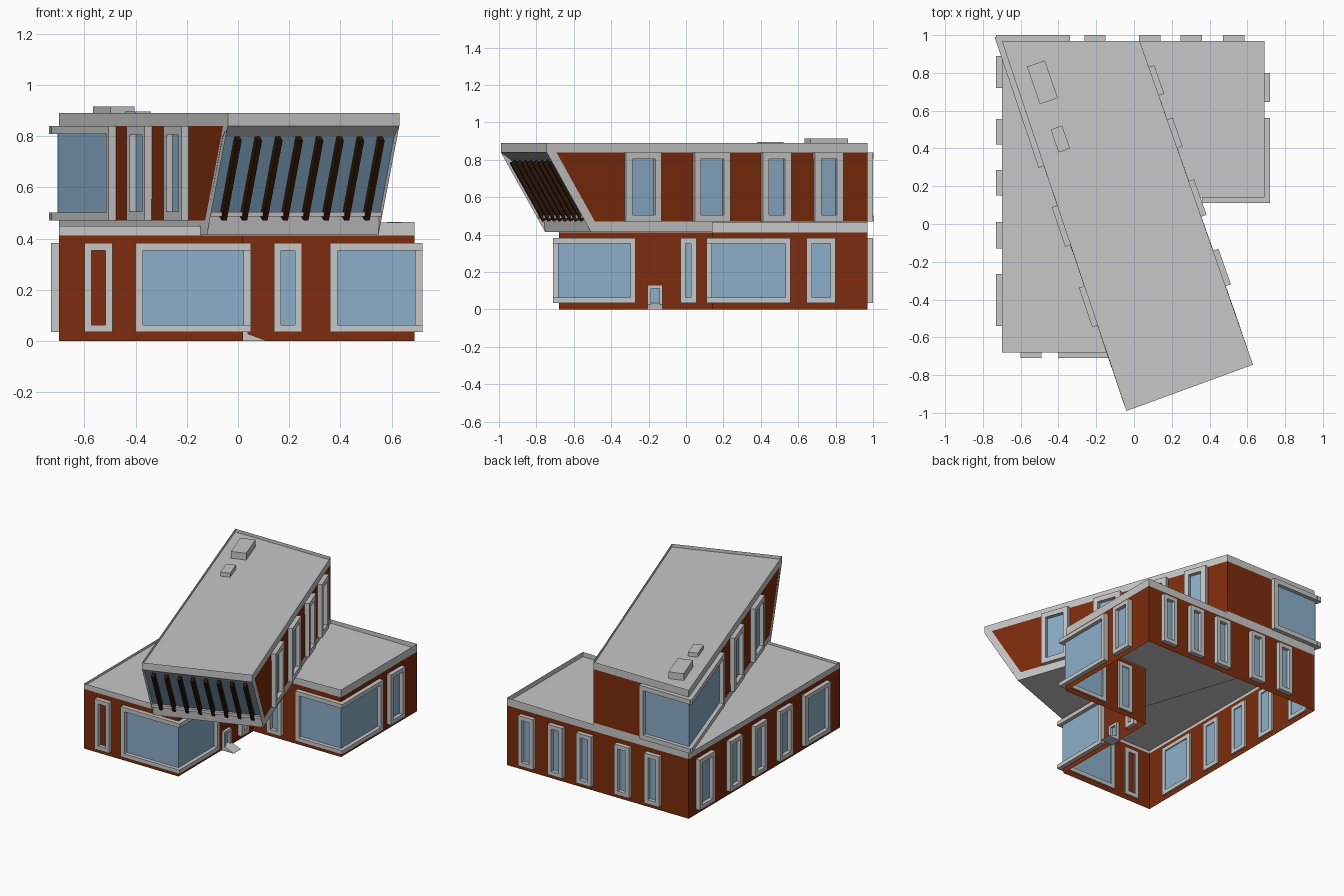
import bpy, bmesh, math
from mathutils import Vector as V

if "Cube" in bpy.data.objects:
    bpy.data.objects.remove(bpy.data.objects["Cube"])


def material(name, rgb):
    m = bpy.data.materials.new(name)
    m.diffuse_color = (*rgb, 1)
    m.use_nodes = True
    m.node_tree.nodes["Principled BSDF"].inputs["Base Color"].default_value = m.diffuse_color
    return m


BRICK = material("red brick", (0.20, 0.025, 0.004))
GREY = material("light grey", (0.57, 0.57, 0.57))
GLASS = material("blue glass", (0.26, 0.43, 0.60))
WOOD = material("dark wood", (0.028, 0.009, 0.003))
Z = V((0, 0, 1))


def finish(name, bm, *mats):
    me = bpy.data.meshes.new(name)
    bm.to_mesh(me)
    bm.free()
    for m in mats:
        me.materials.append(m)
    ob = bpy.data.objects.new(name, me)
    bpy.context.collection.objects.link(ob)
    return ob


def add_box(bm, o, axes, ranges):
    """Box spanning the given (low, high) range along each of three axes."""
    vs = [bm.verts.new(o + axes[0] * a + axes[1] * b + axes[2] * c)
          for a in ranges[0] for b in ranges[1] for c in ranges[2]]
    for f in ((0, 1, 3, 2), (4, 6, 7, 5), (0, 4, 5, 1), (2, 3, 7, 6), (0, 2, 6, 4), (1, 5, 7, 3)):
        bm.faces.new([vs[i] for i in f])
    bmesh.ops.recalc_face_normals(bm, faces=bm.faces)


def window(name, p, q, a, b, z0, z1, corner="", w=0.028, out=0.03, pane=GLASS):
    """Framed window on wall p->q from distance a to b; no jamb at an open corner."""
    o = V((*p, 0))
    t = (V((*q, 0)) - o).normalized()
    axes = (t, t.cross(Z), Z)
    d = (-0.012, out)
    r0 = a - out if corner == "start" else a
    r1 = b + out if corner == "end" else b
    bm = bmesh.new()
    add_box(bm, o, axes, ((r0, r1), d, (z0, z0 + w)))
    add_box(bm, o, axes, ((r0, r1), d, (z1 - w, z1)))
    if corner != "start":
        add_box(bm, o, axes, ((a, a + w), d, (z0 + w, z1 - w)))
    if corner != "end":
        add_box(bm, o, axes, ((b - w, b), d, (z0 + w, z1 - w)))
    finish(name + "_frame", bm, GREY)
    bm = bmesh.new()
    g0 = a - 0.004 if corner == "start" else a + w
    g1 = b + 0.004 if corner == "end" else b - w
    add_box(bm, o, axes, ((g0, g1), (-0.004, 0.004), (z0 + w, z1 - w)))
    finish(name + "_pane", bm, pane)


def loft(bm, rings, skip=()):
    """Skin stacked rings; returns vertex rings and {(level, side): face}."""
    vr = [[bm.verts.new(c) for c in r] for r in rings]
    faces, n = {}, len(rings[0])
    for k in range(len(vr) - 1):
        for i in range(n):
            if (k, i) not in skip:
                j = (i + 1) % n
                faces[k, i] = bm.faces.new((vr[k][i], vr[k][j], vr[k + 1][j], vr[k + 1][i]))
    return vr, faces


def sunk_roof(bm, ring, inset, z, mat):
    """Flat roof inside a parapet rim."""
    f = bm.faces.new(ring)
    f.material_index = mat
    rim = bmesh.ops.inset_region(bm, faces=[f], thickness=inset)["faces"]
    for r in rim:
        r.material_index = mat
    ext = bmesh.ops.extrude_face_region(bm, geom=[f])["geom"]
    for g in ext:
        if isinstance(g, bmesh.types.BMVert):
            g.co.z = z
        elif isinstance(g, bmesh.types.BMFace):
            g.material_index = mat
    if f.is_valid:
        bm.faces.remove(f)


# Lower storey: L-shaped brick walls with a grey parapet, open below
L = [(-0.70, -0.68), (0.02, -0.68), (0.02, 0.14), (0.69, 0.14), (0.69, 0.97), (-0.70, 0.97)]
bm = bmesh.new()
top = lambda x: 0.465 if x > 0.1 else 0.45
vr, faces = loft(bm, [[(x, y, 0) for x, y in L], [(x, y, 0.412) for x, y in L],
                      [(x, y, top(x)) for x, y in L]])
for (k, i), f in faces.items():
    f.material_index = k
sunk_roof(bm, vr[2], 0.038, 0.432, 1)
finish("lower_storey", bm, BRICK, GREY)

# Lower windows, wall by wall
lo, hi = 0.035, 0.382
for i, (a, b, corner, pane) in enumerate([(0.10, 0.21, "", BRICK), (0.30, 0.72, "end", GLASS)]):
    window(f"front_window_{i}", L[0], L[1], a, b, lo, hi, corner, pane=pane)
window("wing_corner_window", L[1], L[2], 0, 0.41, lo, hi, "start")
window("wing_slim_window", L[1], L[2], 0.65, 0.735, lo, hi)
window("entrance_door", L[1], L[2], 0.475, 0.555, 0, 0.13, w=0.018, out=0.02)
window("inner_window", L[2], L[3], 0.12, 0.23, lo, hi)
window("right_corner_window_front", L[2], L[3], 0.34, 0.67, lo, hi, "end")
window("right_corner_window_side", L[3], L[4], 0, 0.42, lo, hi, "start")
window("right_window", L[3], L[4], 0.505, 0.66, lo, hi)
for i, a in enumerate((0.105, 0.33, 0.55, 0.84, 1.07)):
    window(f"back_window_{i}", L[4], L[5], a, a + 0.113, lo, hi)
for i, (a, b) in enumerate([(0.08, 0.25), (0.415, 0.55), (0.685, 0.82), (0.96, 1.10), (1.235, 1.51)]):
    window(f"left_window_{i}", L[5], L[0], a, b, lo, hi)

# Entrance ramp wedge
bm = bmesh.new()
add_box(bm, V((0, 0, 0)), (V((1, 0, 0)), V((0, 1, 0)), Z), ((0.02, 0.11), (-0.205, -0.125), (0, 0.035)))
for v in bm.verts:
    if v.co.x > 0.1 and v.co.z > 0.01:
        v.co.z = 0.004
        v.co.x = 0.105
    elif v.co.z > 0.01:
        v.co.z = 0.035
finish("entrance_ramp", bm, GREY)

# Upper storey: rotated box whose front end leans outwards
A, B, C, D = [V(c) for c in ((-0.70, 0.97, 0), (0.03, 0.97, 0), (0.63, -0.745, 0), (-0.04, -0.99, 0))]
back = V((-0.325, 0.946, 0))


def upper_ring(z):
    s = back * (0.25 * max(0, 0.84 - z) / 0.425)
    e = back * 0.055
    return [c + Z * z for c in (A, D + s + e, D + s, C + s, C + s + e, B)]


bm = bmesh.new()
vr, faces = loft(bm, [upper_ring(z) for z in (0.415, 0.47, 0.84, 0.89)], skip=((0, 2), (1, 2)))
for (k, i), f in faces.items():
    f.material_index = 0 if k == 1 and i in (0, 4, 5) else 1
bm.faces.new(vr[0][::-1]).material_index = 1
sunk_roof(bm, vr[3], 0.045, 0.868, 1)
# Leaning front window set in a sloping grey surround
f = bm.faces.new((vr[0][2], vr[0][3], vr[2][3], vr[2][2]))
f.normal_update()
for r in bmesh.ops.inset_region(bm, faces=[f], thickness=0.065, depth=-0.03)["faces"]:
    r.material_index = 1
f.material_index = 2
pane = [v.co.copy() for v in f.verts]
finish("upper_storey", bm, BRICK, GREY, GLASS)

# Slats and sill across the leaning window
pane.sort(key=lambda c: (round(c.z, 2), c.x))
o, t, s = pane[0], pane[1] - pane[0], pane[2] - pane[0]
width, height = t.length, s.length
t.normalize()
s.normalize()
n = t.cross(s).normalized()
bm = bmesh.new()
for i in range(8):
    u = width * (i + 0.7) / 8.4
    add_box(bm, o, (t, n, s), ((u - 0.01, u + 0.01), (0, 0.032), (0, height)))
finish("front_slats", bm, WOOD)
bm = bmesh.new()
add_box(bm, o, (t, t.cross(Z), Z), ((0, width), (-0.01, 0.03), (0, 0.018)))
finish("front_sill", bm, GREY)

# Upper windows
lo, hi = 0.47, 0.84
a2, b2, c2, d2 = A.xy, B.xy, C.xy, D.xy
window("upper_corner_window_side", a2, d2, 0, 0.70, lo, hi, "start", w=0.032)
window("upper_corner_window_back", b2, a2, 0.37, 0.73, lo, hi, "end", w=0.032)
for i, (a, b) in enumerate([(0.92, 1.14), (1.37, 1.59)]):
    window(f"upper_left_window_{i}", a2, d2, a, b, lo, hi, w=0.035)
for i, (a, b) in enumerate([(0.44, 0.64), (0.83, 1.03), (1.215, 1.375), (1.51, 1.67)]):
    window(f"upper_right_window_{i}", c2, b2, a, b, lo, hi, w=0.035)

# Rooftop units
side = V((0.946, 0.325, 0))
for name, x, y, w, l, z in (("large_roof_unit", -0.485, 0.75, 0.05, 0.105, 0.915),
                            ("small_roof_unit", -0.39, 0.45, 0.032, 0.064, 0.896)):
    bm = bmesh.new()
    add_box(bm, V((x, y, 0)), (side, back, Z), ((-w, w), (-l, l), (0.86, z)))
    finish(name, bm, GREY)
